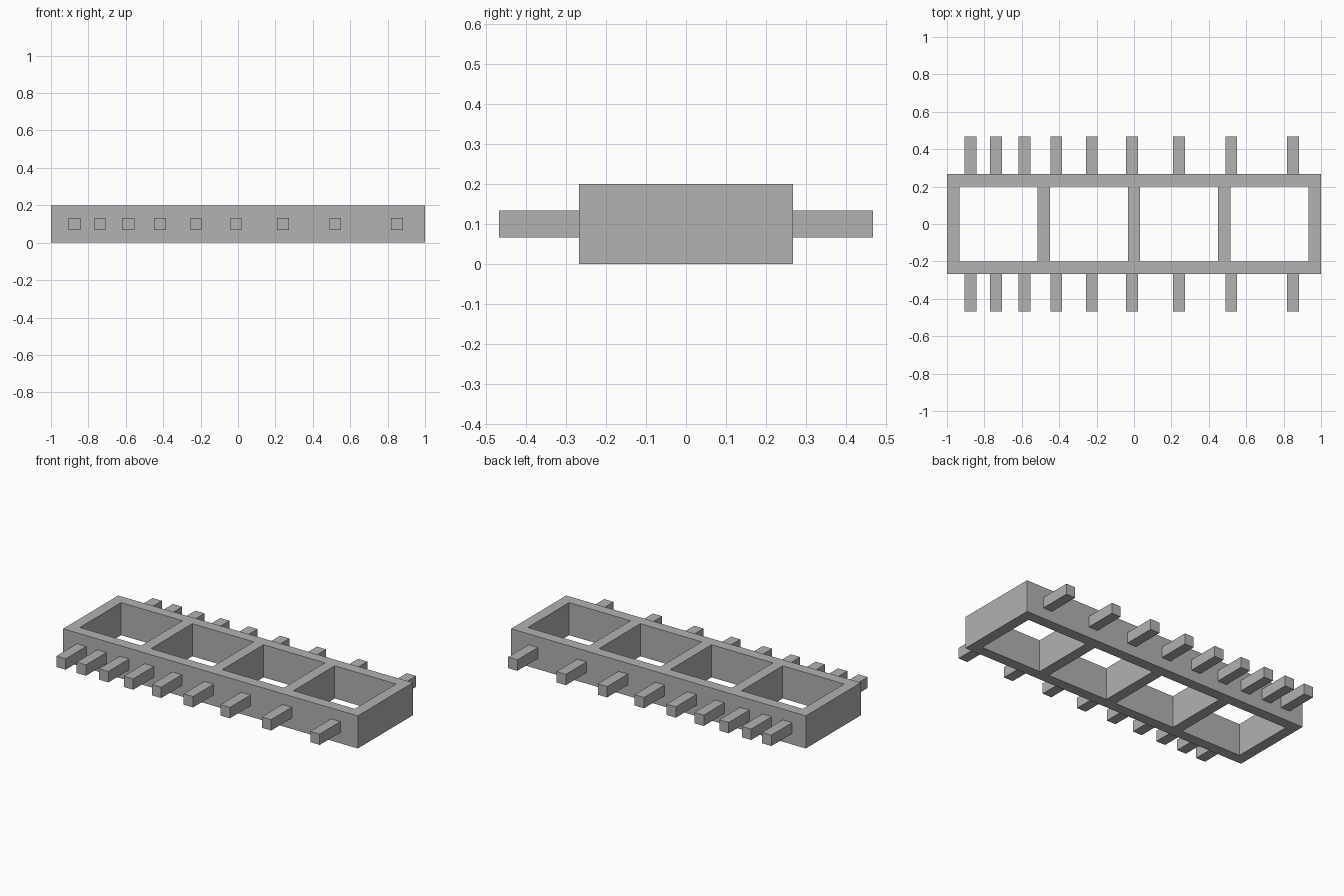
import bpy
import bmesh
from mathutils import Matrix, Vector

cube = bpy.data.objects.get("Cube")
if cube:
    bpy.data.objects.remove(cube, do_unlink=True)

BAR = 0.0667            # thickness of every bar and peg
HEIGHT = 0.2
HALF_WIDTH = 0.2667     # outer face of the long rails
PEG_REACH = 0.4667      # outer end of the pegs
PEG_X = [-0.875, -0.737, -0.585, -0.416, -0.226, -0.01, 0.24, 0.52, 0.85]

grey = bpy.data.materials.new("plain grey")
grey.use_nodes = True
colour = (0.445, 0.445, 0.445, 1)
grey.diffuse_color = colour
grey.node_tree.nodes["Principled BSDF"].inputs["Base Color"].default_value = colour


def add_object(name, bm):
    bmesh.ops.recalc_face_normals(bm, faces=bm.faces[:])
    mesh = bpy.data.meshes.new(name)
    bm.to_mesh(mesh)
    bm.free()
    mesh.materials.append(grey)
    obj = bpy.data.objects.new(name, mesh)
    bpy.context.collection.objects.link(obj)
    return obj


def add_box(name, centre, size):
    bm = bmesh.new()
    matrix = Matrix.Translation(centre) @ Matrix.Diagonal((*size, 1))
    bmesh.ops.create_cube(bm, size=1, matrix=matrix)
    return add_object(name, bm)


# Ladder frame: flat cells around four openings, extruded upward
spacing = (2 - BAR) / 4
xs = []
for i in range(5):
    centre = (i - 2) * spacing
    xs += [centre - BAR / 2, centre + BAR / 2]
ys = [-HALF_WIDTH, BAR - HALF_WIDTH, HALF_WIDTH - BAR, HALF_WIDTH]

bm = bmesh.new()
grid = [[bm.verts.new((x, y, 0)) for y in ys] for x in xs]
for i in range(len(xs) - 1):
    for j in range(len(ys) - 1):
        is_opening = j == 1 and i % 2 == 1
        if not is_opening:
            bm.faces.new((grid[i][j], grid[i + 1][j],
                          grid[i + 1][j + 1], grid[i][j + 1]))
result = bmesh.ops.extrude_face_region(bm, geom=bm.faces[:], use_keep_orig=True)
top = [g for g in result["geom"] if isinstance(g, bmesh.types.BMVert)]
bmesh.ops.translate(bm, verts=top, vec=Vector((0, 0, HEIGHT)))
add_object("ladder_frame", bm)

# Pegs along both long rails, set slightly into the rail
inner = HALF_WIDTH - BAR / 2
for side, label in ((-1, "front"), (1, "back")):
    for number, x in enumerate(PEG_X, 1):
        add_box(f"{label}_peg_{number}",
                (x, side * (inner + PEG_REACH) / 2, HEIGHT / 2),
                (BAR * 0.95, PEG_REACH - inner, BAR))
